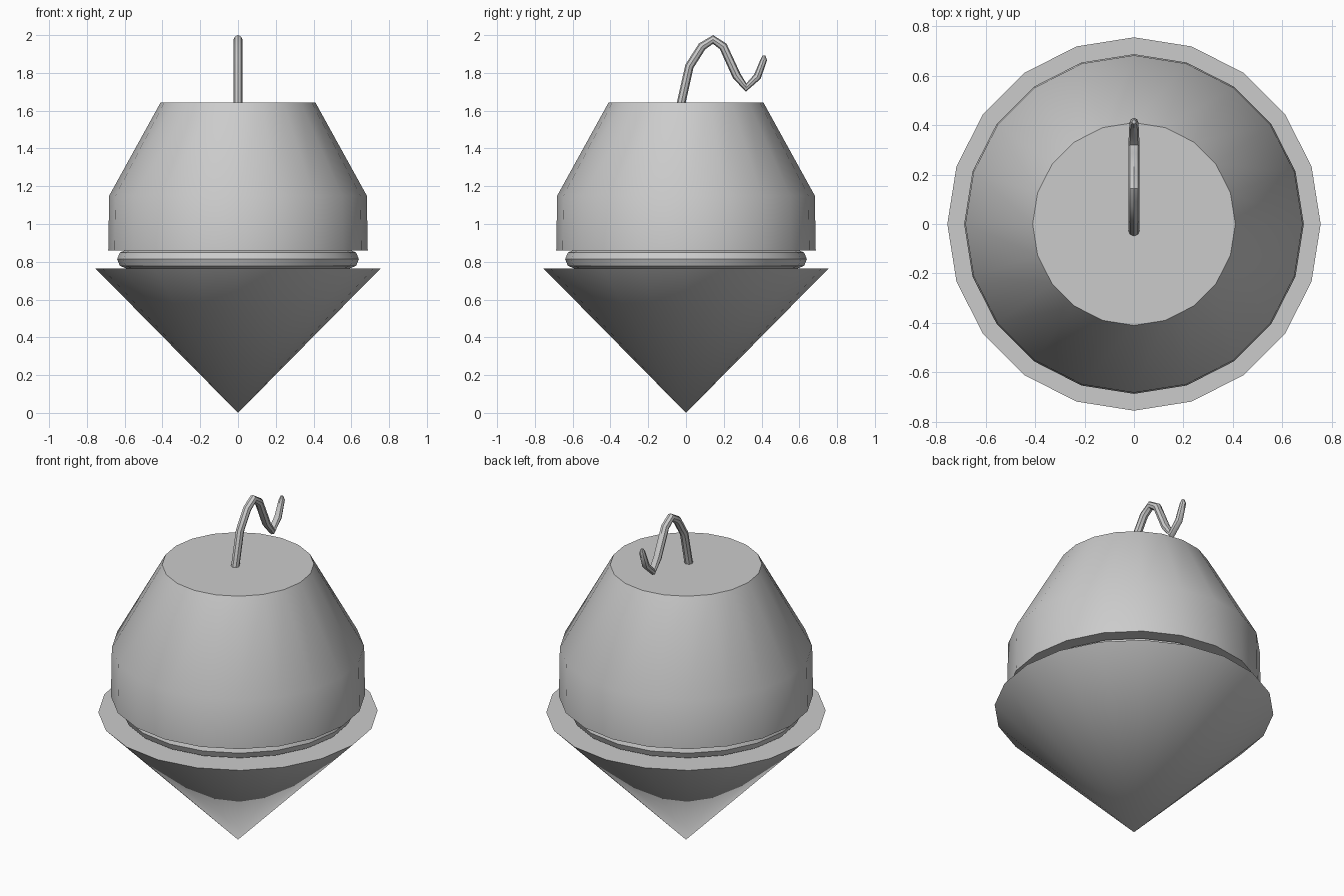
import bpy, bmesh
from math import sin, cos, pi, radians

if "Cube" in bpy.data.objects:
    bpy.data.objects.remove(bpy.data.objects["Cube"])

SIDES = 20


def finish(obj):
    bpy.ops.object.select_all(action='DESELECT')
    bpy.context.view_layer.objects.active = obj
    obj.select_set(True)
    bpy.ops.object.shade_smooth_by_angle(angle=radians(40))


def lathe(name, profile, closed=False):
    """Revolve (radius, z) points around z; radius 0 makes a pole."""
    bm = bmesh.new()
    rings = []
    for r, z in profile:
        if r == 0:
            rings.append([bm.verts.new((0, 0, z))] * SIDES)
        else:
            rings.append([bm.verts.new((r * cos(2 * pi * i / SIDES),
                                        r * sin(2 * pi * i / SIDES), z))
                          for i in range(SIDES)])
    pairs = list(zip(rings, rings[1:]))
    if closed:
        pairs.append((rings[-1], rings[0]))
    for a, b in pairs:
        for i in range(SIDES):
            j = (i + 1) % SIDES
            bm.faces.new(dict.fromkeys((a[i], a[j], b[j], b[i])))
    if not closed:
        # flat end caps
        for ring in (rings[0], rings[-1]):
            if ring[0] is not ring[1]:
                bm.faces.new(ring)
    bmesh.ops.recalc_face_normals(bm, faces=bm.faces)
    mesh = bpy.data.meshes.new(name)
    bm.to_mesh(mesh)
    bm.free()
    obj = bpy.data.objects.new(name, mesh)
    bpy.context.collection.objects.link(obj)
    finish(obj)
    return obj


# Pointed lower cone with a flat top
lathe("lower_cone", [(0, 0), (0.755, 0.765)])

# Rounded ring between cone and body
lathe("middle_ring", [(0.59 + 0.05 * cos(pi * k / 4), 0.814 + 0.05 * sin(pi * k / 4))
                      for k in range(8)], closed=True)

# Upper body: near-vertical skirt, sloping shoulder, flat top
lathe("upper_body", [(0.687, 0.86), (0.682, 1.15), (0.41, 1.643)])

# Wavy wire with a tapered tip: (y, z, thickness factor)
path = [(-0.027, 1.635, 1), (0.018, 1.835, 1), (0.085, 1.94, 1),
        (0.143, 1.977, 1), (0.197, 1.94, 1), (0.268, 1.785, 1),
        (0.318, 1.722, 0.95), (0.378, 1.78, 0.9), (0.412, 1.87, 0.75),
        (0.413, 1.892, 0.35)]
curve = bpy.data.curves.new("top_wire", 'CURVE')
curve.dimensions = '3D'
curve.bevel_depth = 0.023
curve.bevel_resolution = 2
curve.use_fill_caps = True
spline = curve.splines.new('POLY')
spline.points.add(len(path) - 1)
for p, (y, z, t) in zip(spline.points, path):
    p.co = (0, y, z, 1)
    p.radius = t
wire = bpy.data.objects.new("top_wire", curve)
bpy.context.collection.objects.link(wire)
bpy.ops.object.select_all(action='DESELECT')
bpy.context.view_layer.objects.active = wire
wire.select_set(True)
bpy.ops.object.convert(target='MESH')
finish(bpy.context.view_layer.objects.active)
